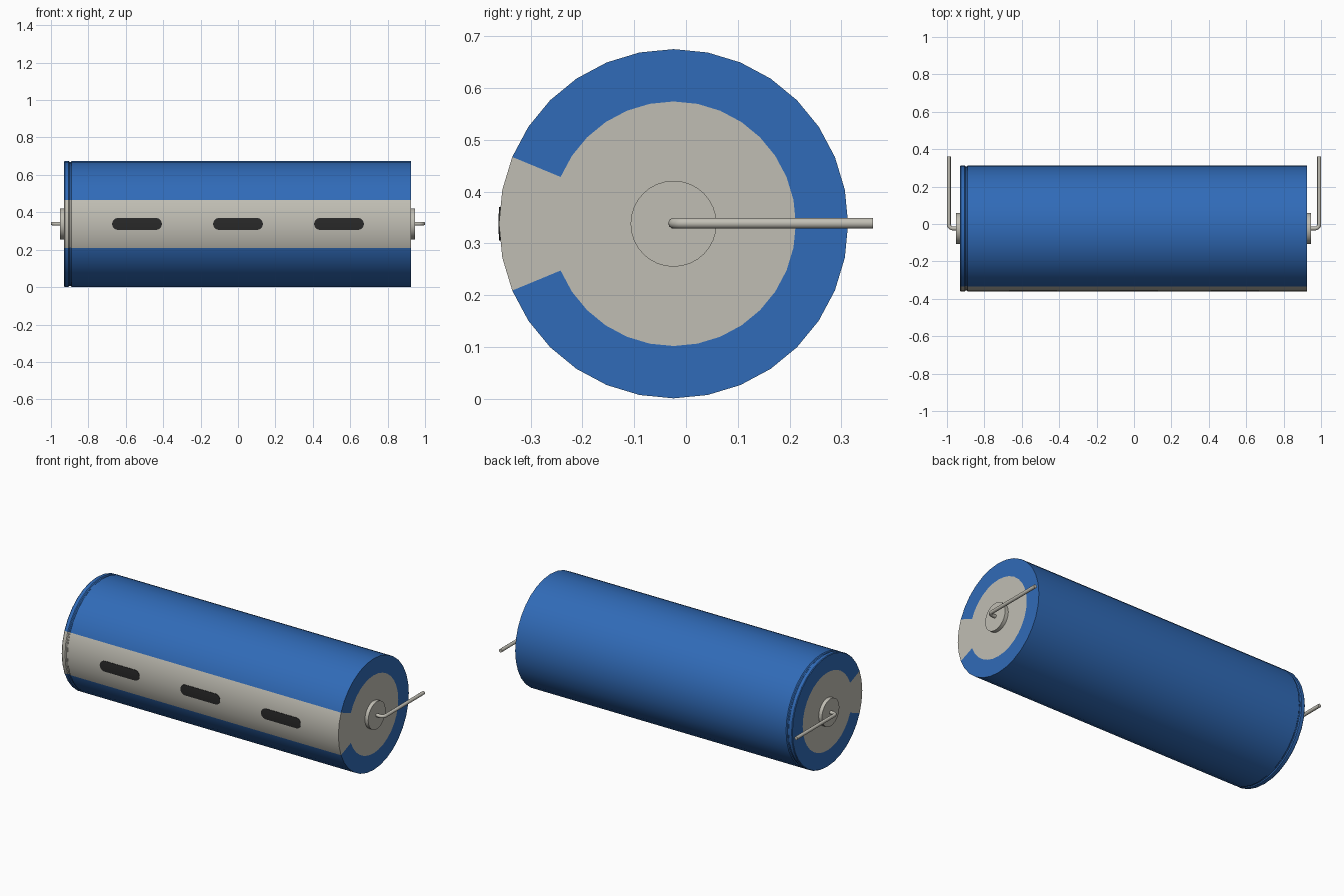
import bpy, bmesh, math

if "Cube" in bpy.data.objects:
    bpy.data.objects.remove(bpy.data.objects["Cube"], do_unlink=True)

CY, CZ, R = -0.024, 0.338, 0.337   # body axis position and radius
SEG = 32
STRIPE = math.radians(22.5)        # half angle of the pale stripe


def material(name, rgb, rough=0.5):
    m = bpy.data.materials.new(name)
    m.use_nodes = True
    m.diffuse_color = (*rgb, 1)
    bsdf = m.node_tree.nodes["Principled BSDF"]
    bsdf.inputs["Base Color"].default_value = (*rgb, 1)
    bsdf.inputs["Roughness"].default_value = rough
    return m


blue = material("sleeve blue", (0.03, 0.147, 0.48))
grey = material("pale grey", (0.53, 0.515, 0.455))
dark = material("dark mark", (0.022, 0.022, 0.022))


def finish(bm, name, mats):
    bmesh.ops.recalc_face_normals(bm, faces=bm.faces)
    mesh = bpy.data.meshes.new(name)
    bm.to_mesh(mesh)
    bm.free()
    for m in mats:
        mesh.materials.append(m)
    ob = bpy.data.objects.new(name, mesh)
    bpy.context.collection.objects.link(ob)
    bpy.ops.object.select_all(action='DESELECT')
    ob.select_set(True)
    bpy.context.view_layer.objects.active = ob
    bpy.ops.object.shade_smooth_by_angle(angle=math.radians(30))
    return ob


def lathe(profile):
    """Revolve (x, radius) points about the body axis, with a vertex line at the front."""
    bm = bmesh.new()
    rings = []
    for x, r in profile:
        ring = []
        for i in range(SEG):
            a = 2 * math.pi * i / SEG
            ring.append(bm.verts.new((x, CY - r * math.cos(a), CZ + r * math.sin(a))))
        rings.append(ring)
    for a, b in zip(rings, rings[1:]):
        for i in range(SEG):
            j = (i + 1) % SEG
            bm.faces.new((a[i], a[j], b[j], b[i]))
    bm.faces.new(rings[0])
    bm.faces.new(rings[-1])
    return bm


# Body: sleeve with a crimp groove at one end and flush end faces
X0, X1, RI = -0.93, 0.925, 0.236
bm = lathe([(X0, RI), (X0, R - 0.003), (X0 + 0.004, R), (-0.906, R), (-0.901, R - 0.005),
            (-0.894, R - 0.005), (-0.889, R), (X1, R), (X1, RI)])
for f in bm.faces:
    c = f.calc_center_median()
    angle = abs(math.atan2(c.z - CZ, CY - c.y))
    f.material_index = 1 if len(f.verts) > 4 or angle < STRIPE else 0
finish(bm, "capacitor_body", [blue, grey])

# Dark rounded dashes, curved to lie on the stripe
HALF_L, HALF_H = 0.133, 0.032
for n, cx in enumerate((-0.54, 0.0, 0.54)):
    bm = bmesh.new()
    rows = []
    for k in range(13):
        t = math.pi * (k / 12 - 0.5)
        dz = HALF_H * math.sin(t)
        hx = HALF_L - HALF_H + HALF_H * max(math.cos(t), 0.05)
        y = CY - math.sqrt(R * R - dz * dz)
        rows.append([bm.verts.new((cx + s * hx, y + d, CZ + dz))
                     for s, d in ((-1, -0.001), (1, -0.001), (1, 0.004), (-1, 0.004))])
    for a, b in zip(rows, rows[1:]):
        for i in range(4):
            j = (i + 1) % 4
            bm.faces.new((a[i], a[j], b[j], b[i]))
    bm.faces.new(rows[0])
    bm.faces.new(rows[-1])
    finish(bm, f"stripe_dash_{n + 1}", [dark])

# Terminal bosses and bent wire leads at both ends
for side, x_end, label in ((-1, X0, "right"), (1, X1, "left")):
    bm = lathe([(x_end - side * 0.005, 0.083), (x_end + side * 0.022, 0.083)])
    finish(bm, f"terminal_boss_{label}", [grey])

    curve = bpy.data.curves.new(f"wire_lead_{label}", 'CURVE')
    curve.dimensions = '3D'
    curve.bevel_depth = 0.0105
    curve.bevel_resolution = 3
    curve.use_fill_caps = True
    path = [(0.93, CY), (0.968, CY)]
    path += [(0.968 + 0.022 * math.sin(a), CY + 0.022 * (1 - math.cos(a)))
             for a in (math.radians(d) for d in (22.5, 45, 67.5, 90))]
    path.append((0.99, 0.361))
    spline = curve.splines.new('POLY')
    spline.points.add(len(path) - 1)
    for p, (x, y) in zip(spline.points, path):
        p.co = (side * x, y, CZ + 0.001, 1)
    spline.use_smooth = True
    curve.materials.append(grey)
    bpy.context.collection.objects.link(bpy.data.objects.new(f"wire_lead_{label}", curve))
